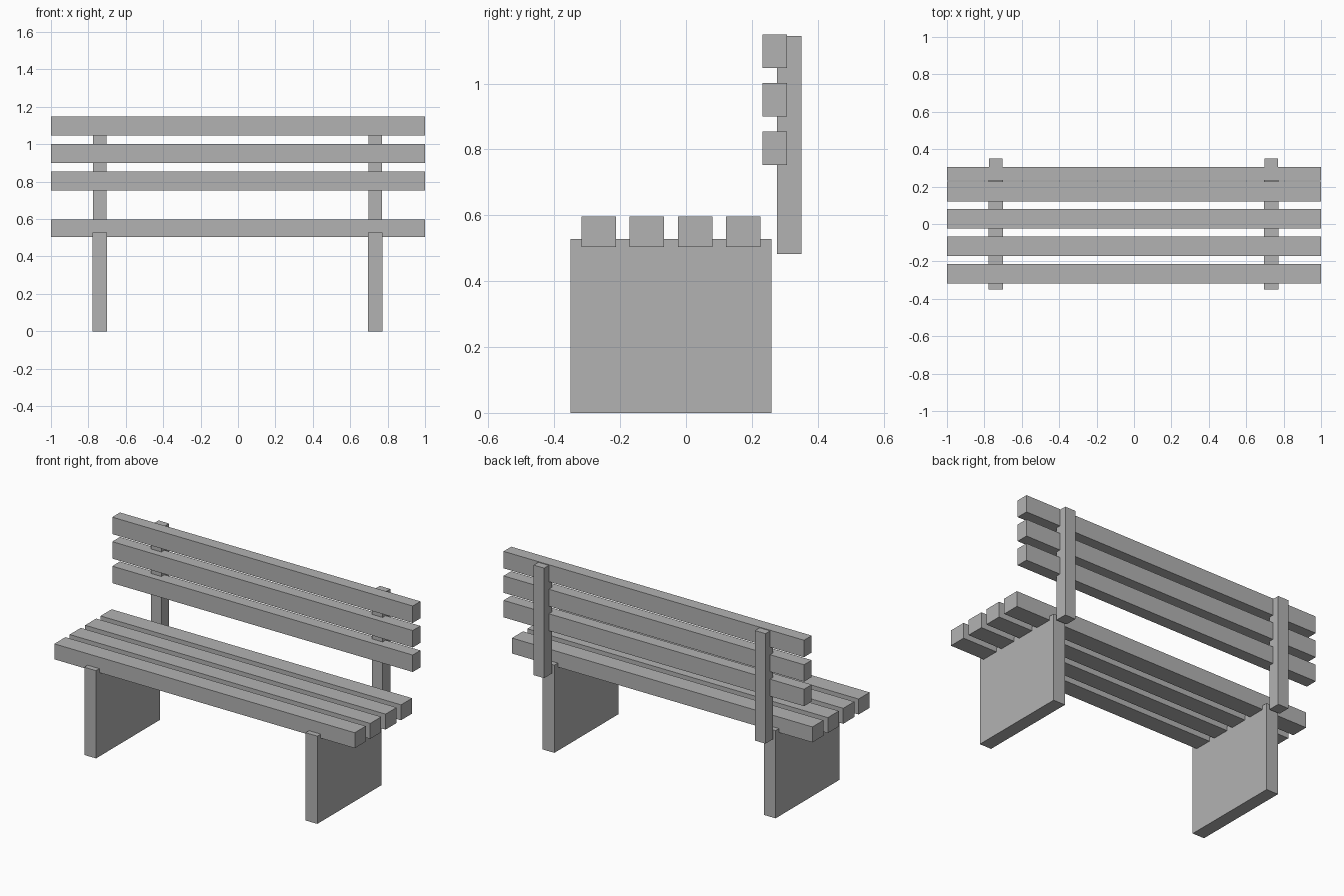
import bpy

default = bpy.data.objects.get("Cube")
if default:
    bpy.data.objects.remove(default, do_unlink=True)

grey = bpy.data.materials.new("plain grey")
grey.use_nodes = True
colour = (0.45, 0.45, 0.45, 1)
grey.diffuse_color = colour
grey.node_tree.nodes["Principled BSDF"].inputs["Base Color"].default_value = colour


def box(name, x, y, z):
    """Box filling the given (min, max) range on each axis."""
    spans = (x, y, z)
    bpy.ops.mesh.primitive_cube_add(size=1, location=[(a + b) / 2 for a, b in spans])
    obj = bpy.context.object
    obj.name = name
    obj.scale = [b - a for a, b in spans]
    bpy.ops.object.transform_apply(location=False, rotation=False, scale=True)
    obj.data.materials.append(grey)


# Slab legs and the back posts behind them
for side, x in (("right", -0.739), ("left", 0.734)):
    box(side + "_leg", (x - 0.039, x + 0.039), (-0.35, 0.259), (0, 0.528))
    box(side + "_back_post", (x - 0.035, x + 0.035), (0.277, 0.35), (0.483, 1.145))

# Four seat slats, resting in the leg tops
for i in range(4):
    y = -0.318 + i * 0.1465
    box(f"seat_slat_{i + 1}", (-1, 1), (y, y + 0.105), (0.504, 0.597))

# Three backrest slats, let into the front of the posts
for i in range(3):
    z = 0.752 + i * 0.1475
    box(f"back_slat_{i + 1}", (-1, 1), (0.233, 0.306), (z, z + 0.102))
